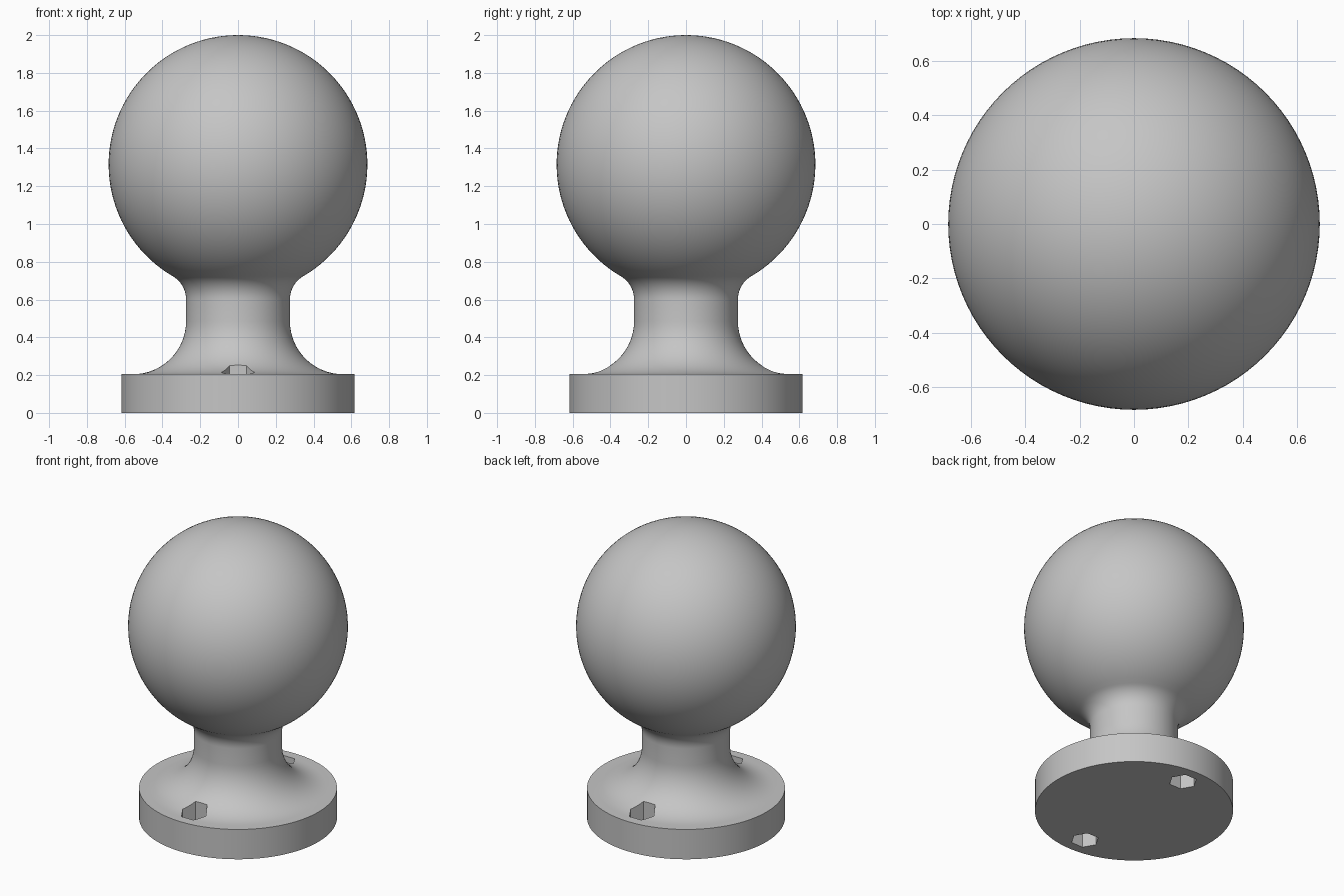
import bpy, bmesh
from math import sin, cos, pi, radians, atan2, hypot, sqrt
from mathutils import Vector

cube = bpy.data.objects.get("Cube")
if cube:
    bpy.data.objects.remove(cube, do_unlink=True)

grey = bpy.data.materials.new("grey_metal")
grey.use_nodes = True
colour = (0.56, 0.56, 0.56, 1)
grey.diffuse_color = colour
for node in grey.node_tree.nodes:
    if node.type == 'BSDF_PRINCIPLED':
        node.inputs["Base Color"].default_value = colour

BALL_R, BALL_Z = 0.685, 1.315
BASE_R, BASE_H = 0.617, 0.205
NECK_R = 0.275
FOOT_R = 0.28            # fillet between neck and base
COLLAR_R = 0.141         # fillet between neck and ball
HOLE_Y, HOLE_R = 0.475, 0.088


def arc(cx, cz, r, start, end, steps):
    """Profile points along an arc in the radius/height plane."""
    angles = [start + (end - start) * i / steps for i in range(steps + 1)]
    return [(cx + r * cos(a), cz + r * sin(a)) for a in angles]


def make_object(name, bm):
    bmesh.ops.recalc_face_normals(bm, faces=bm.faces)
    mesh = bpy.data.meshes.new(name)
    bm.to_mesh(mesh)
    bm.free()
    mesh.materials.append(grey)
    obj = bpy.data.objects.new(name, mesh)
    bpy.context.collection.objects.link(obj)
    return obj


# Profile: base disc, foot fillet, neck, collar fillet, ball
collar_x = NECK_R + COLLAR_R
collar_z = BALL_Z - sqrt((BALL_R + COLLAR_R) ** 2 - collar_x ** 2)
touch = atan2(collar_z - BALL_Z, collar_x)     # where collar meets ball
profile = [(0, 0), (BASE_R, 0), (BASE_R, BASE_H)]
profile += arc(NECK_R + FOOT_R, BASE_H + FOOT_R, FOOT_R, 1.5 * pi, pi, 16)
profile += arc(collar_x, collar_z, COLLAR_R, pi, touch + pi, 10)
profile += arc(0, BALL_Z, BALL_R, touch, pi / 2, 48)[1:]

bm = bmesh.new()
verts = [bm.verts.new((r, 0, z)) for r, z in profile]
edges = [bm.edges.new(pair) for pair in zip(verts, verts[1:])]
bmesh.ops.spin(bm, geom=verts + edges, cent=(0, 0, 0), axis=(0, 0, 1),
               angle=2 * pi, steps=96, use_duplicate=False)
bmesh.ops.remove_doubles(bm, verts=bm.verts, dist=0.0001)
body = make_object("ball_mount_body", bm)

# Hexagonal bolt holes through the front and back of the base
bm = bmesh.new()
for side in (-1, 1):
    ring = [bm.verts.new((HOLE_R * cos(i * pi / 3),
                          side * HOLE_Y + HOLE_R * sin(i * pi / 3), -0.1))
            for i in range(6)]
    cap = bm.faces.new(ring)
    grown = bmesh.ops.extrude_face_region(bm, geom=[cap], use_keep_orig=True)
    top = [g for g in grown["geom"] if isinstance(g, bmesh.types.BMVert)]
    bmesh.ops.translate(bm, verts=top, vec=Vector((0, 0, 0.5)))
cutter = make_object("bolt_hole_cutter", bm)
cutter.hide_render = True

bpy.context.view_layer.objects.active = body
for obj in bpy.context.selected_objects:
    obj.select_set(False)
body.select_set(True)
cut = body.modifiers.new("bolt_holes", 'BOOLEAN')
cut.operation = 'DIFFERENCE'
cut.solver = 'EXACT'
cut.object = cutter
bpy.ops.object.modifier_apply(modifier=cut.name)
bpy.data.objects.remove(cutter, do_unlink=True)

bpy.ops.object.shade_smooth_by_angle(angle=radians(30))
